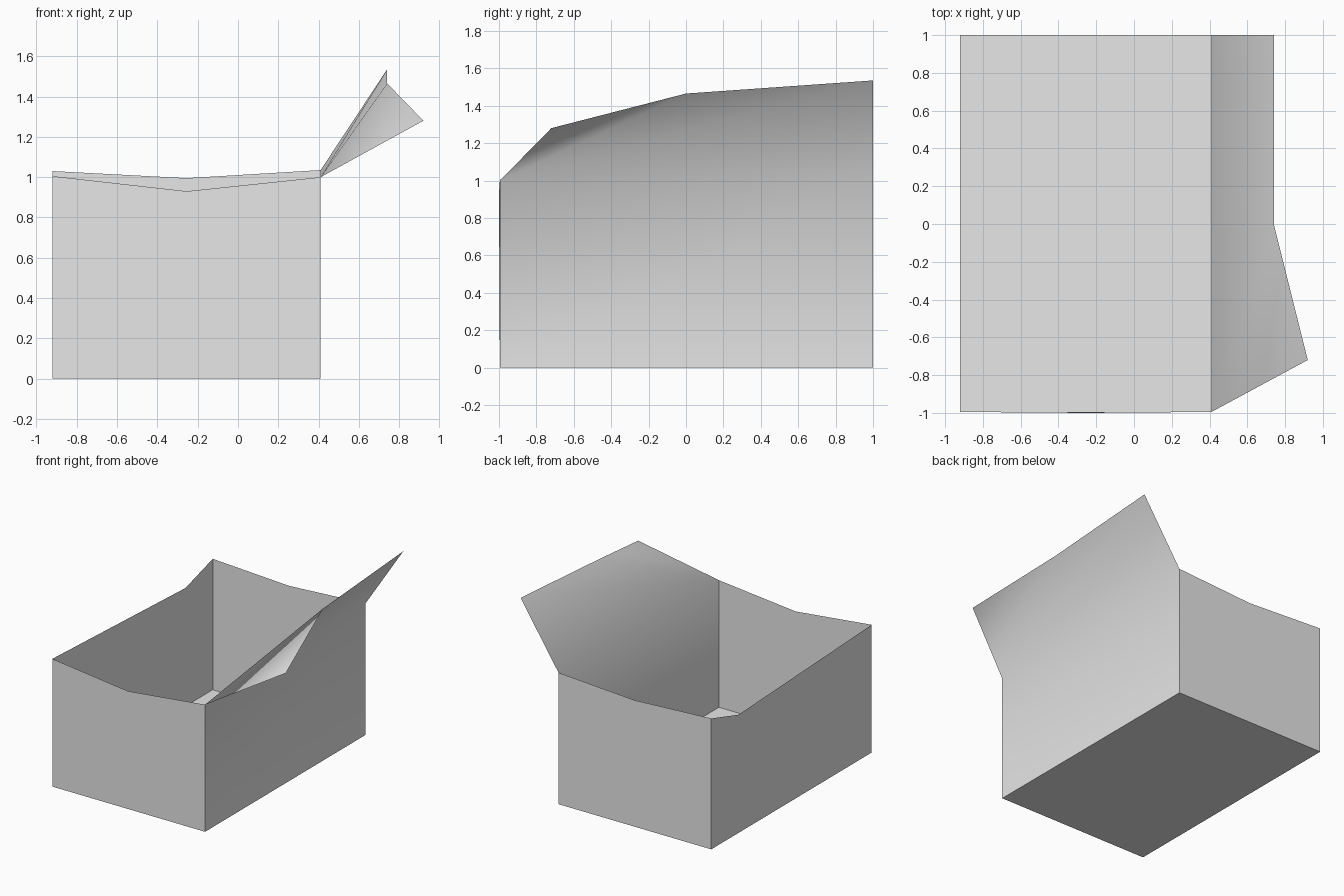
import bpy
import math

cube = bpy.data.objects.get("Cube")
if cube:
    bpy.data.objects.remove(cube, do_unlink=True)

cardboard = bpy.data.materials.new("light_grey")
cardboard.use_nodes = True
GREY = (0.8, 0.8, 0.8, 1)
cardboard.diffuse_color = GREY
cardboard.node_tree.nodes["Principled BSDF"].inputs["Base Color"].default_value = GREY

# Box extents
LEFT, RIGHT, FRONT, BACK = 0.41, -0.92, -0.995, 1.0
MID = (LEFT + RIGHT) / 2


def panel(name, points, faces=None):
    """Thin sheet made from corner points; one polygon unless faces are given."""
    mesh = bpy.data.meshes.new(name)
    mesh.from_pydata(points, [], faces or [tuple(range(len(points)))])
    mesh.materials.append(cardboard)
    obj = bpy.data.objects.new(name, mesh)
    bpy.context.collection.objects.link(obj)
    return obj


# Floor, facing down
panel("floor", [(RIGHT, FRONT, 0), (RIGHT, BACK, 0), (LEFT, BACK, 0), (LEFT, FRONT, 0)])

# End walls with a sagging top edge
panel("front_wall", [(RIGHT, FRONT, 0), (LEFT, FRONT, 0), (LEFT, FRONT, 1.0),
                     (MID, FRONT - 0.005, 0.93), (RIGHT, FRONT, 1.005)])
panel("back_wall", [(LEFT, BACK, 0), (RIGHT, BACK, 0), (RIGHT, BACK, 1.03),
                    (MID, BACK, 0.995), (LEFT, BACK, 1.035)])

# Plain side wall with a dip near the back
panel("right_wall", [(RIGHT, BACK, 0), (RIGHT, FRONT, 0), (RIGHT, FRONT, 1.005),
                     (RIGHT, 0.66, 0.93), (RIGHT, BACK, 1.03)])

# Side wall with the open flap, bent at its front corner
flap_wall = panel(
    "left_wall_and_flap",
    [(LEFT, FRONT, 0), (LEFT, BACK, 0), (LEFT, BACK, 1.035), (LEFT, FRONT, 1.0),
     (0.74, BACK, 1.535), (0.74, 0, 1.465), (0.92, -0.72, 1.28)],
    [(0, 1, 2, 3), (3, 2, 4, 5), (3, 5, 6)])
bpy.ops.object.select_all(action="DESELECT")
flap_wall.select_set(True)
bpy.context.view_layer.objects.active = flap_wall
bpy.ops.object.shade_smooth_by_angle(angle=math.radians(60))
